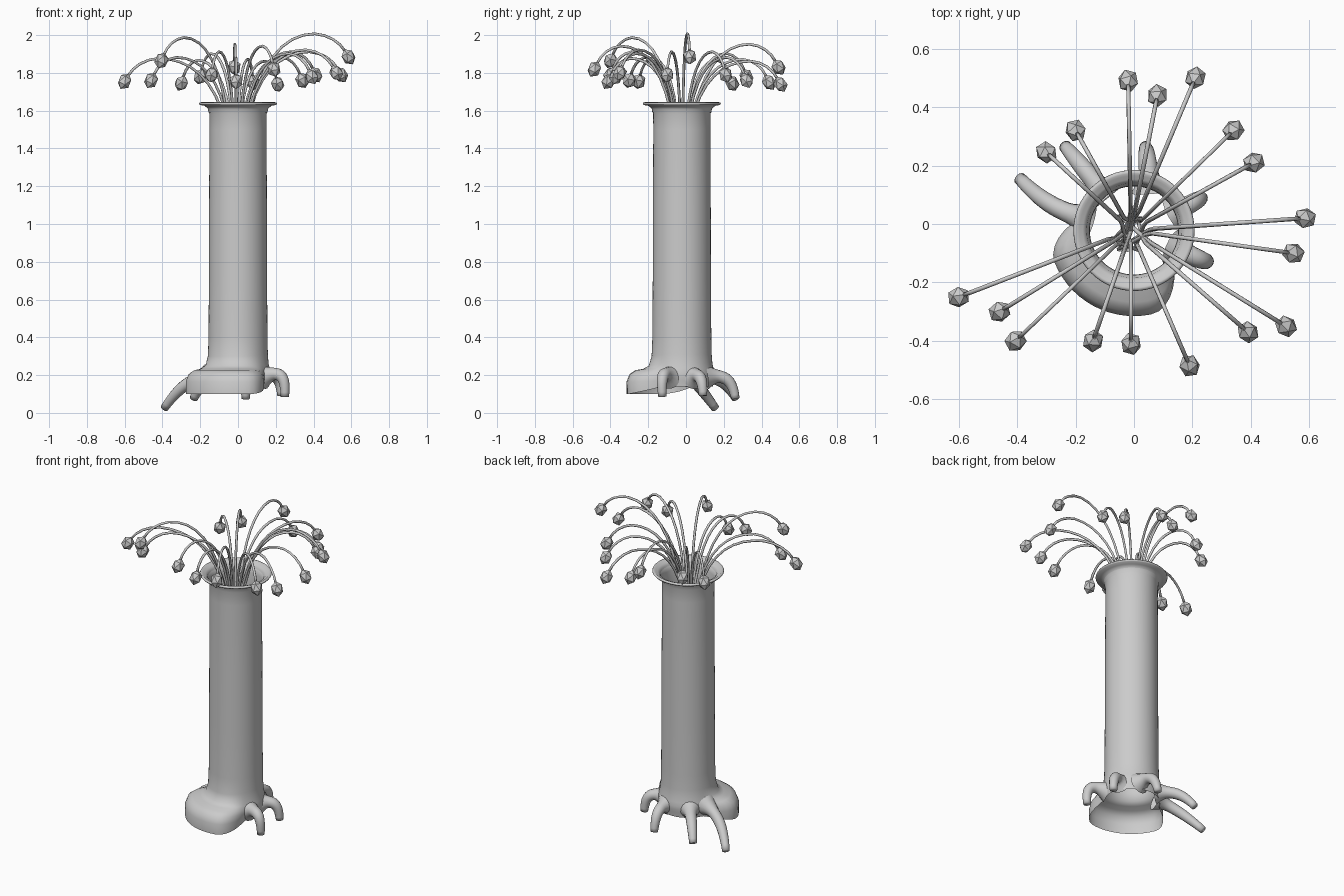
import bpy, bmesh, math, random
from mathutils import Vector
from mathutils.geometry import interpolate_bezier

if "Cube" in bpy.data.objects:
    bpy.data.objects.remove(bpy.data.objects["Cube"])

random.seed(4)
CY = -0.022  # column axis offset in y


def finish(name, bm, smooth=True):
    me = bpy.data.meshes.new(name)
    bmesh.ops.recalc_face_normals(bm, faces=bm.faces)
    bm.to_mesh(me)
    bm.free()
    for p in me.polygons:
        p.use_smooth = smooth
    ob = bpy.data.objects.new(name, me)
    bpy.context.collection.objects.link(ob)
    return ob


def bridge(bm, rings):
    n = len(rings[0])
    for a, b in zip(rings, rings[1:]):
        for i in range(n):
            j = (i + 1) % n
            bm.faces.new((a[i], a[j], b[j], b[i]))


def tube(name, pts, radii, sides, cap_start=True):
    bm = bmesh.new()
    rings = []
    side = None
    for i, p in enumerate(pts):
        t = (pts[min(i + 1, len(pts) - 1)] - pts[max(i - 1, 0)]).normalized()
        if side is None:
            side = t.orthogonal()
        side = (side - t * side.dot(t)).normalized()
        up = t.cross(side)
        rings.append([bm.verts.new(p + radii[i] * (math.cos(a) * side + math.sin(a) * up))
                      for a in (2 * math.pi * k / sides for k in range(sides))])
    bridge(bm, rings)
    bm.faces.new(rings[-1])
    if cap_start:
        bm.faces.new(rings[0])
    return finish(name, bm)


# Hollow column with a flared lip and a one-sided foot: (plain radius, foot radius, plain z, foot z)
profile = [(.187, .187, 1.638, 1.638), (.195, .195, 1.645, 1.645), (.204, .204, 1.643, 1.643),
           (.207, .207, 1.637, 1.637), (.202, .202, 1.630, 1.630), (.178, .178, 1.626, 1.626),
           (.160, .160, 1.612, 1.612), (.152, .152, 1.585, 1.585), (.151, .151, 1.50, 1.50),
           (.153, .153, 1.1, 1.1), (.154, .154, .70, .70), (.156, .156, .40, .40),
           (.158, .160, .31, .30), (.162, .175, .26, .25), (.168, .205, .235, .233),
           (.172, .245, .21, .226), (.172, .277, .19, .205), (.168, .293, .17, .165),
           (.164, .292, .14, .10)]
# inner lip step
profile = [(.156, .156, 1.59, 1.59), (.162, .162, 1.622, 1.622), (.175, .175, 1.636, 1.636)] + profile
bm = bmesh.new()
rings = []
N = 64
for r0, r1, z0, z1 in profile:
    ring = []
    for k in range(N):
        a = 2 * math.pi * k / N
        d = abs((math.degrees(a) - 242 + 180) % 360 - 180)
        w = max(0, min(1, (88 - d) / 48))
        w = w * w * (3 - 2 * w)
        r = r0 + (r1 - r0) * w
        ring.append(bm.verts.new((r * math.cos(a), CY + r * math.sin(a), z0 + (z1 - z0) * w)))
    rings.append(ring)
bridge(bm, rings)
finish("hollow_column", bm)

# Root-like tendrils around the base: start, bend and tip
roots = [((-.15, .015, .20), (-.29, .05, .17), (-.39, .155, .025)),
         ((-.09, .09, .19), (-.18, .20, .19), (-.235, .265, .075)),
         ((.055, .11, .19), (.045, .24, .21), (.04, .262, .075)),
         ((.13, .035, .19), (.225, .085, .22), (.23, .09, .09)),
         ((.13, -.08, .19), (.255, -.135, .24), (.248, -.125, .085))]
for i, (a, b, c) in enumerate(roots):
    a, b, c = Vector(a), Vector(b), Vector(c)
    pts = interpolate_bezier(a, a.lerp(b, .75), b.lerp(c, .25), c, 14)
    radii = [.034 + .032 * max(0, 1 - k / 4) ** 2 - .012 * (k / 13) ** 2 for k in range(14)]
    tube(f"root_{i + 1}", pts, radii, 14, cap_start=False)

# Drooping stalks, each with a faceted pod at its end
pods = [(-.02, .49, 1.83), (.08, .44, 1.75), (.21, .50, 1.74), (.34, .32, 1.76), (.41, .21, 1.79),
        (.585, .02, 1.885), (.545, -.10, 1.79), (.52, -.35, 1.80), (.39, -.37, 1.78),
        (.19, -.485, 1.82), (-.01, -.41, 1.755), (-.14, -.40, 1.79), (-.405, -.40, 1.865),
        (-.46, -.30, 1.76), (-.60, -.25, 1.755), (-.30, .245, 1.745), (-.20, .32, 1.78)]
for i, p in enumerate(pods):
    p = Vector(p)
    c = Vector((-.01, CY, 0))
    flat = Vector((p.x, p.y, 0)) - c

    def at(f, z):
        return c + flat * f + Vector((0, 0, z))

    top = p.z + .122
    low = Vector((random.uniform(-.07, .03), CY + random.uniform(-.08, .06), 1.36))
    neck, apex = at(.13, 1.60), at(.70, top)
    end = at(.97, p.z + .03)
    path = (interpolate_bezier(low, low.lerp(neck, .4), at(.09, 1.50), neck, 5)[:-1]
            + interpolate_bezier(neck, at(.24, 1.60 + .72 * (top - 1.6)), at(.46, top), apex, 8)[:-1]
            + interpolate_bezier(apex, at(.82, top - .005), at(.92, p.z + .08), end, 5))
    tube(f"stalk_{i + 1}", path, [.0075] * len(path), 6)
    bm = bmesh.new()
    bmesh.ops.create_icosphere(bm, subdivisions=1, radius=.037)
    pod = finish(f"pod_{i + 1}", bm, smooth=False)
    pod.scale = (1, 1, 1.25)
    pod.location = p
    pod.rotation_mode = 'QUATERNION'
    pod.rotation_quaternion = (flat.normalized() * .6 - Vector((0, 0, 1))).to_track_quat('Z', 'Y')
